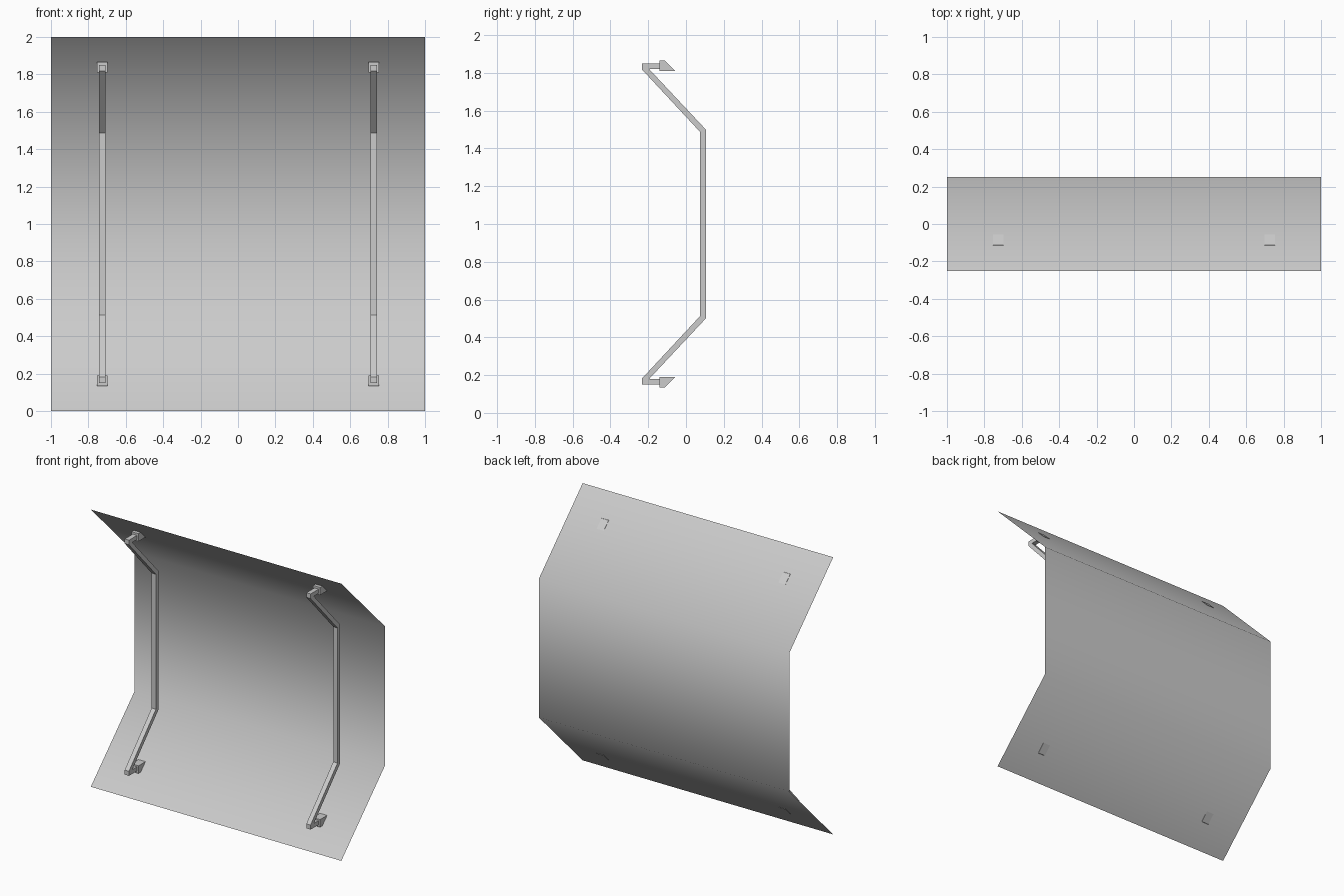
import bpy, bmesh

if "Cube" in bpy.data.objects:
    bpy.data.objects.remove(bpy.data.objects["Cube"])


def extrude_profile(name, pts, x, width):
    """Solid made from a (y, z) outline, centred on x."""
    bm = bmesh.new()
    face = bm.faces.new([bm.verts.new((x - width / 2, y, z)) for y, z in pts])
    ext = bmesh.ops.extrude_face_region(bm, geom=[face])
    moved = [v for v in ext["geom"] if isinstance(v, bmesh.types.BMVert)]
    bmesh.ops.translate(bm, verts=moved, vec=(width, 0, 0))
    bmesh.ops.recalc_face_normals(bm, faces=bm.faces)
    return make_object(name, bm)


def make_object(name, bm):
    mesh = bpy.data.meshes.new(name)
    bm.to_mesh(mesh)
    bm.free()
    obj = bpy.data.objects.new(name, mesh)
    bpy.context.collection.objects.link(obj)
    return obj


def flip(pts):
    """Mirror an outline about mid height."""
    return [(y, 2 - z) for y, z in reversed(pts)]


# Folded sheet shell, smooth shaded across the folds
bm = bmesh.new()
profile = [(-0.25, 0), (0.25, 0.5), (0.25, 1.5), (-0.25, 2)]
rows = [[bm.verts.new((x, y, z)) for x in (-1, 1)] for y, z in profile]
for a, b in zip(rows, rows[1:]):
    bm.faces.new((a[0], a[1], b[1], b[0])).smooth = True
make_object("shield_panel", bm)

# Lower half outlines of the bent rail and its mounting foot
front_edge = [(-0.137, 0.15), (-0.232, 0.15), (-0.232, 0.183), (0.075, 0.513)]
back_edge = [(0.105, 0.5), (-0.195, 0.18), (-0.137, 0.18)]
foot = [(-0.14, 0.19), (-0.057, 0.19), (-0.112, 0.135), (-0.14, 0.135)]
rail = front_edge + flip(front_edge) + flip(back_edge) + back_edge

# A rail with two feet on each side
for side, x in (("left", -0.725), ("right", 0.725)):
    extrude_profile(side + "_rail", rail, x, 0.034)
    extrude_profile(side + "_lower_foot", foot, x, 0.057)
    extrude_profile(side + "_upper_foot", flip(foot), x, 0.057)
